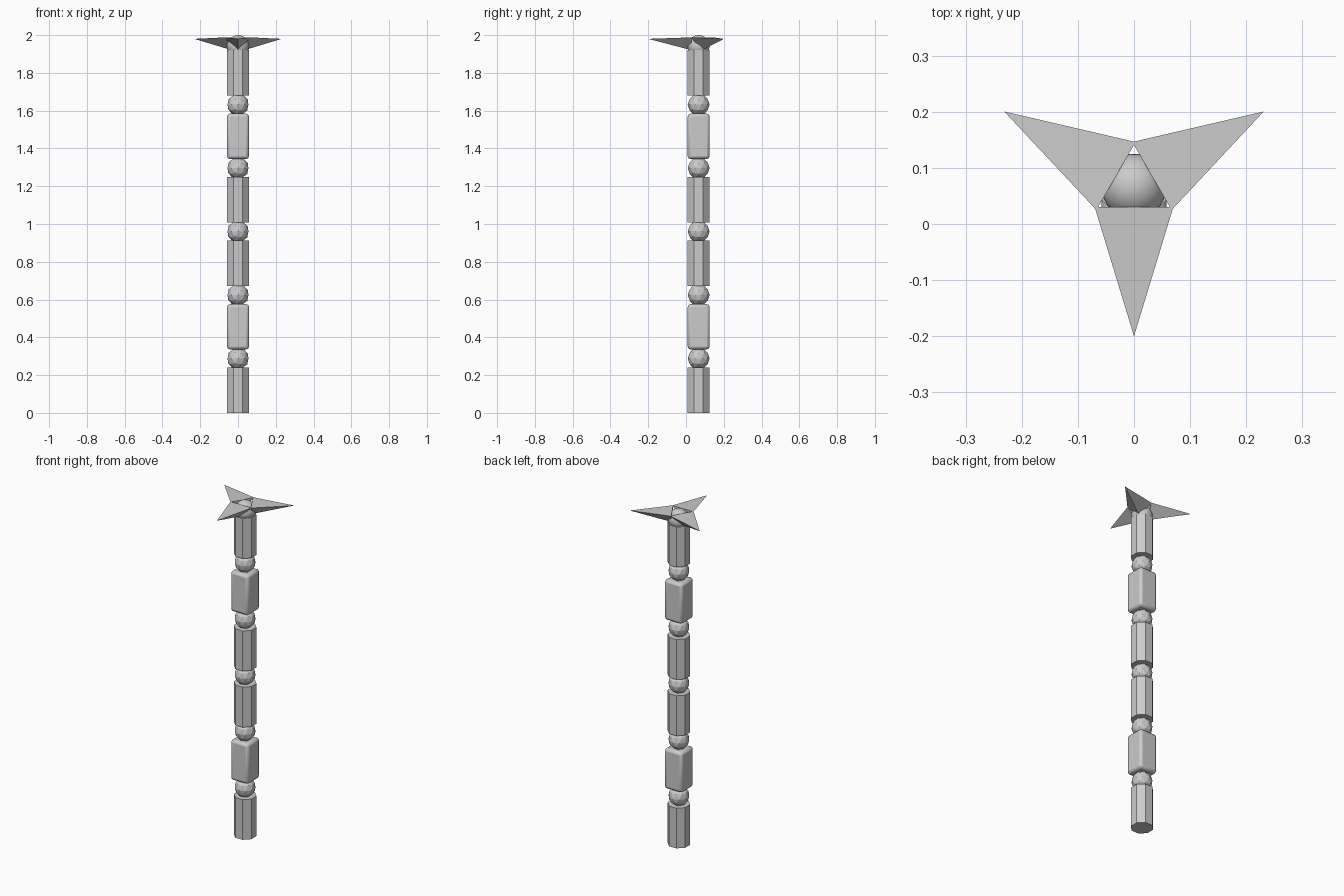
import bpy
import math
from mathutils import Matrix, Vector

cube = bpy.data.objects.get("Cube")
if cube:
    bpy.data.objects.remove(cube, do_unlink=True)

AXIS_Y = 0.067
HALF = 0.058      # half width of the column
LENGTH = 0.24     # height of one segment
PITCH = 0.336     # spacing between segments

grey = bpy.data.materials.new("light_grey")
grey.use_nodes = True
grey.diffuse_color = (0.6, 0.6, 0.6, 1)
bsdf = next(n for n in grey.node_tree.nodes if n.type == "BSDF_PRINCIPLED")
bsdf.inputs["Base Color"].default_value = grey.diffuse_color


def finish(name):
    obj = bpy.context.object
    obj.name = name
    obj.data.materials.append(grey)
    return obj


def octagon_segment(name, z):
    radius = HALF / math.cos(math.pi / 8)
    bpy.ops.mesh.primitive_cylinder_add(
        vertices=8, radius=radius, depth=LENGTH,
        location=(0, AXIS_Y, z), rotation=(0, 0, math.pi / 8))
    finish(name)


def square_segment(name, z):
    bpy.ops.mesh.primitive_cube_add(size=1, location=(0, AXIS_Y, z))
    obj = finish(name)
    obj.data.transform(Matrix.Diagonal((2 * HALF, 2 * HALF, LENGTH, 1)))
    bevel = obj.modifiers.new("rounded_edges", "BEVEL")
    bevel.width = 0.015
    bevel.segments = 2
    bpy.ops.object.shade_smooth_by_angle(angle=math.radians(50))


# Column of alternating segments and ball joints
for i in range(6):
    z = LENGTH / 2 + i * PITCH
    if i in (1, 4):
        square_segment(f"square_segment_{i + 1}", z)
    else:
        octagon_segment(f"octagon_segment_{i + 1}", z)
    if i < 5:
        bpy.ops.mesh.primitive_ico_sphere_add(
            subdivisions=2, radius=HALF, location=(0, AXIS_Y, z + PITCH / 2))
        finish(f"ball_joint_{i + 1}")

# Smooth ball in the middle of the head
bpy.ops.mesh.primitive_uv_sphere_add(
    segments=32, ring_count=16, radius=HALF, location=(0, AXIS_Y, 2 - HALF))
finish("head_ball")
bpy.ops.object.shade_smooth()

# Three pointed blades: triangular base, flat top and a keel underneath
tip = Vector((0, -0.267, 1.98))
base = [Vector((-0.07, -0.037, 1.988)), Vector((0.07, -0.037, 1.988)),
        Vector((0, -0.037, 1.92))]
faces = [(0, 3, 1), (1, 3, 2), (2, 3, 0), (0, 1, 2)]
for i, name in enumerate(("front_blade", "left_blade", "right_blade")):
    mesh = bpy.data.meshes.new(name)
    turn = Matrix.Rotation(i * math.tau / 3, 4, "Z")
    mesh.from_pydata([turn @ v for v in base + [tip]], [], faces)
    mesh.materials.append(grey)
    blade = bpy.data.objects.new(name, mesh)
    blade.location.y = AXIS_Y
    bpy.context.collection.objects.link(blade)
